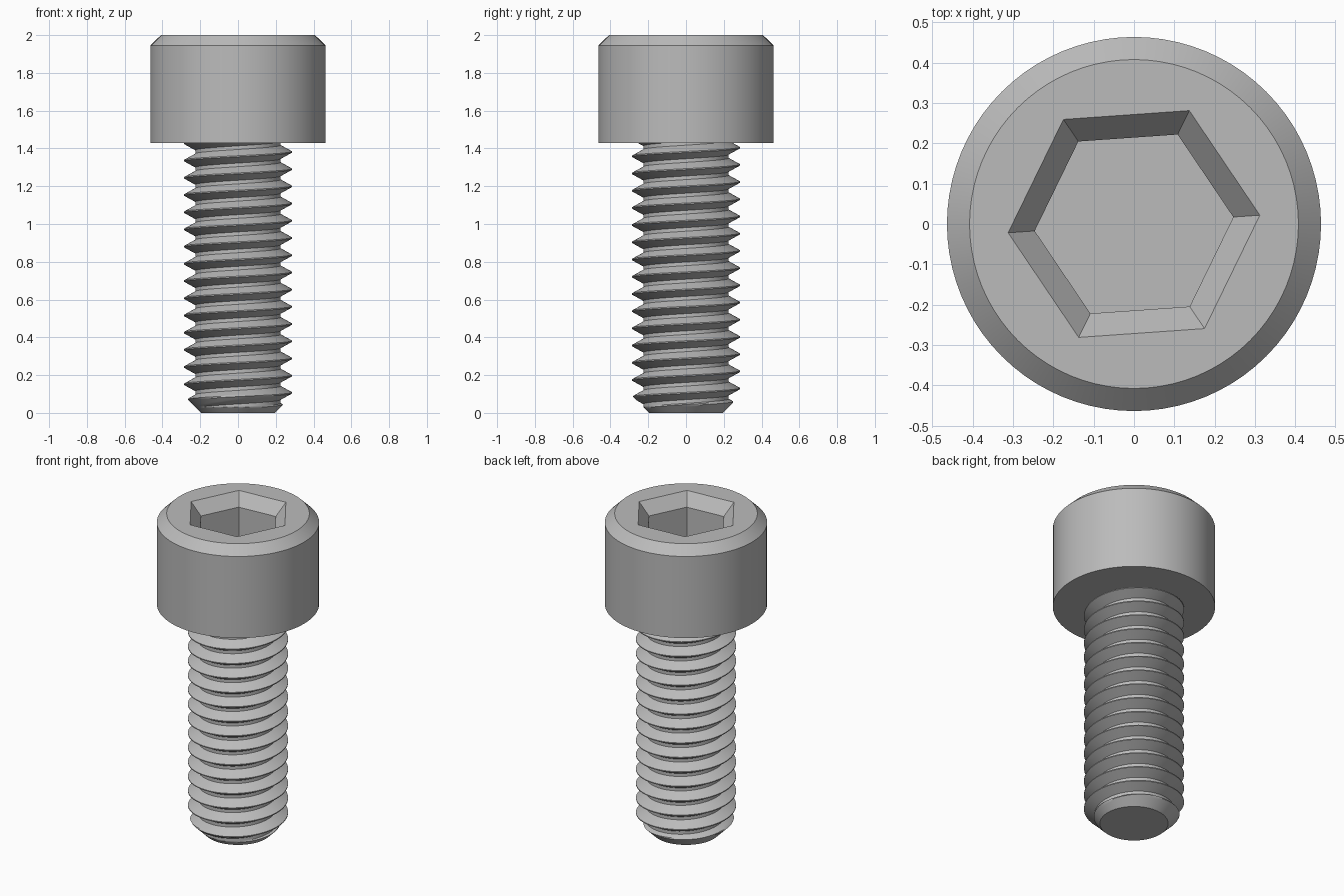
import bpy, bmesh
from math import cos, sin, pi, radians, ceil

cube = bpy.data.objects.get("Cube")
if cube:
    bpy.data.objects.remove(cube, do_unlink=True)

steel = bpy.data.materials.new("grey steel")
steel.use_nodes = True
steel.diffuse_color = (0.5, 0.5, 0.5, 1)
steel.node_tree.nodes["Principled BSDF"].inputs["Base Color"].default_value = (0.5, 0.5, 0.5, 1)

HEAD_BOTTOM = 1.43


def finish(bm, name):
    bmesh.ops.recalc_face_normals(bm, faces=bm.faces)
    mesh = bpy.data.meshes.new(name)
    bm.to_mesh(mesh)
    bm.free()
    mesh.materials.append(steel)
    obj = bpy.data.objects.new(name, mesh)
    bpy.context.collection.objects.link(obj)
    bpy.ops.object.select_all(action='DESELECT')
    obj.select_set(True)
    bpy.context.view_layer.objects.active = obj
    bpy.ops.object.shade_smooth_by_angle(angle=radians(30))
    return obj


def ring(bm, radius, z, sides, turn=0.0):
    return [bm.verts.new((radius * cos(turn + 2 * pi * i / sides),
                          radius * sin(turn + 2 * pi * i / sides), z))
            for i in range(sides)]


def skin(bm, lower, upper):
    n = len(lower)
    for i in range(n):
        j = (i + 1) % n
        bm.faces.new((lower[i], lower[j], upper[j], upper[i]))


def loop_edges(bm, loop):
    return [bm.edges.get((v, loop[i - 1])) for i, v in enumerate(loop)]


# Cylindrical head with a chamfered rim and a countersunk hex socket
bm = bmesh.new()
outer = [ring(bm, r, z, 80) for r, z in
         ((0.464, HEAD_BOTTOM), (0.464, 1.945), (0.408, 2.0))]
socket = [ring(bm, r, z, 6, radians(4)) for r, z in
          ((0.313, 2.0), (0.247, 1.925), (0.247, 1.714))]
for loops in (outer, socket):
    for a, b in zip(loops, loops[1:]):
        skin(bm, a, b)
bm.faces.new(outer[0])
bm.faces.new(socket[-1])
rim = loop_edges(bm, outer[-1]) + loop_edges(bm, socket[0])
bmesh.ops.triangle_fill(bm, edges=rim, use_beauty=True)
finish(bm, "socket_head")

# Threaded shank: a right-hand thread profile swept along a helix
PITCH, STEPS, CUTS = 0.0911, 72, 5
CREST, ROOT, TIP_RADIUS = 0.286, 0.226, 0.195
corners = [(-0.003, CREST), (0.003, CREST), (0.036, ROOT),
           (PITCH - 0.036, ROOT), (PITCH - 0.003, CREST)]
profile = [corners[0]]
for (z0, r0), (z1, r1) in zip(corners, corners[1:]):
    for k in range(1, CUTS + 1):
        t = k / CUTS
        profile.append((z0 + (z1 - z0) * t, r0 + (r1 - r0) * t))

bm = bmesh.new()
start = 0.106 - 3 * PITCH
turns = ceil((HEAD_BOTTOM + 0.1 - start) / PITCH) + 1
previous = None
for i in range(turns * STEPS + 1):
    angle = 2 * pi * i / STEPS
    row = []
    for dz, r in profile:
        z = start + PITCH * i / STEPS + dz
        # The conical lead-in trims the thread at the tip
        r = min(r, max(TIP_RADIUS + z, 0.1))
        row.append(bm.verts.new((r * cos(angle), r * sin(angle), z)))
    if previous:
        for k in range(len(row) - 1):
            bm.faces.new((previous[k], row[k], row[k + 1], previous[k + 1]))
    previous = row
bmesh.ops.remove_doubles(bm, verts=bm.verts, dist=0.00005)

# Trim both ends flat and cap them; the upper end sits inside the head
for height, up in ((0.0, -1), (HEAD_BOTTOM + 0.05, 1)):
    cut = bmesh.ops.bisect_plane(
        bm, geom=bm.verts[:] + bm.edges[:] + bm.faces[:], dist=0.000001,
        plane_co=(0, 0, height), plane_no=(0, 0, up), clear_outer=True)
    edges = [e for e in cut["geom_cut"]
             if isinstance(e, bmesh.types.BMEdge) and e.is_boundary]
    bmesh.ops.edgeloop_fill(bm, edges=edges)
finish(bm, "threaded_shank")
